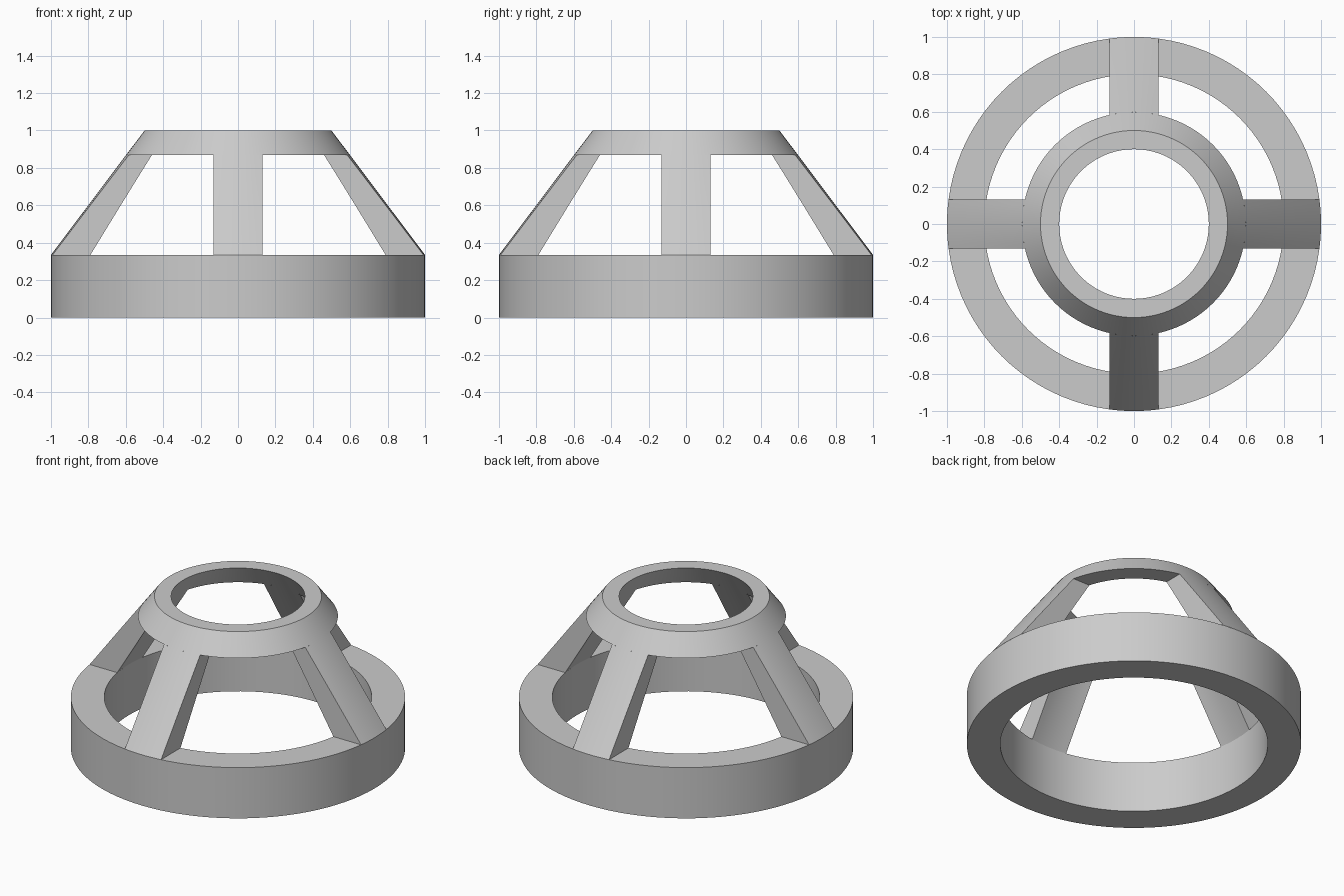
import bpy
import bmesh
from math import sin, cos, pi, sqrt

cube = bpy.data.objects.get("Cube")
if cube:
    bpy.data.objects.remove(cube, do_unlink=True)

SEGMENTS = 96
BASE_TOP, COLLAR_BOTTOM, TOP = 0.335, 0.87, 1.0
HALF_WIDTH = 0.132

grey = bpy.data.materials.new("plain grey")
grey.use_nodes = True
colour = (0.6, 0.6, 0.6, 1)
grey.diffuse_color = colour
grey.node_tree.nodes["Principled BSDF"].inputs["Base Color"].default_value = colour


def cone_radius(z, low, high):
    """Radius of a cone wall that narrows from the base ring to the top."""
    return low + (high - low) * (z - BASE_TOP) / (TOP - BASE_TOP)


def outer(z):
    return cone_radius(z, 1.0, 0.5)


def inner(z):
    return cone_radius(z, 0.8, 0.4)


def finish(name, bm):
    bmesh.ops.recalc_face_normals(bm, faces=bm.faces)
    mesh = bpy.data.meshes.new(name)
    bm.to_mesh(mesh)
    bm.free()
    mesh.materials.append(grey)
    obj = bpy.data.objects.new(name, mesh)
    bpy.context.collection.objects.link(obj)
    bpy.ops.object.select_all(action="DESELECT")
    obj.select_set(True)
    bpy.context.view_layer.objects.active = obj
    bpy.ops.object.shade_smooth_by_angle()
    return obj


def bridge(bm, loops, closed):
    """Join a list of equal loops with quads; closed also joins last to first."""
    pairs = list(zip(loops, loops[1:]))
    if closed:
        pairs.append((loops[-1], loops[0]))
    for a, b in pairs:
        for i in range(len(a)):
            j = (i + 1) % len(a)
            bm.faces.new((a[i], a[j], b[j], b[i]))


def ring(name, profile):
    """Revolve a closed (radius, height) profile around z."""
    bm = bmesh.new()
    loops = []
    for s in range(SEGMENTS):
        t = 2 * pi * s / SEGMENTS
        loops.append([bm.verts.new((r * cos(t), r * sin(t), z)) for r, z in profile])
    bridge(bm, loops, True)
    return finish(name, bm)


def strut(name, angle):
    """Sloping bar of constant width cut from the cone wall."""
    bm = bmesh.new()
    offsets = [HALF_WIDTH * k / 4 for k in range(-4, 5)]
    loops = []
    steps = 6
    for s in range(steps + 1):
        z = BASE_TOP + (COLLAR_BOTTOM - BASE_TOP) * s / steps
        section = [(sqrt(outer(z) ** 2 - w * w), w) for w in offsets]
        section += [(sqrt(inner(z) ** 2 - w * w), w) for w in reversed(offsets)]
        loops.append([bm.verts.new((x, y, z)) for x, y in section])
    bridge(bm, loops, False)
    obj = finish(name, bm)
    obj.rotation_euler.z = angle


# Straight base ring and tapered top collar
ring("base_ring", [(1, 0), (1, BASE_TOP), (0.8, BASE_TOP), (0.8, 0)])
ring("top_collar", [(outer(COLLAR_BOTTOM), COLLAR_BOTTOM), (outer(TOP), TOP),
                    (inner(TOP), TOP), (inner(COLLAR_BOTTOM), COLLAR_BOTTOM)])

# Four struts, one on each side
for i, side in enumerate(("left", "back", "right", "front")):
    strut(side + "_strut", i * pi / 2)
